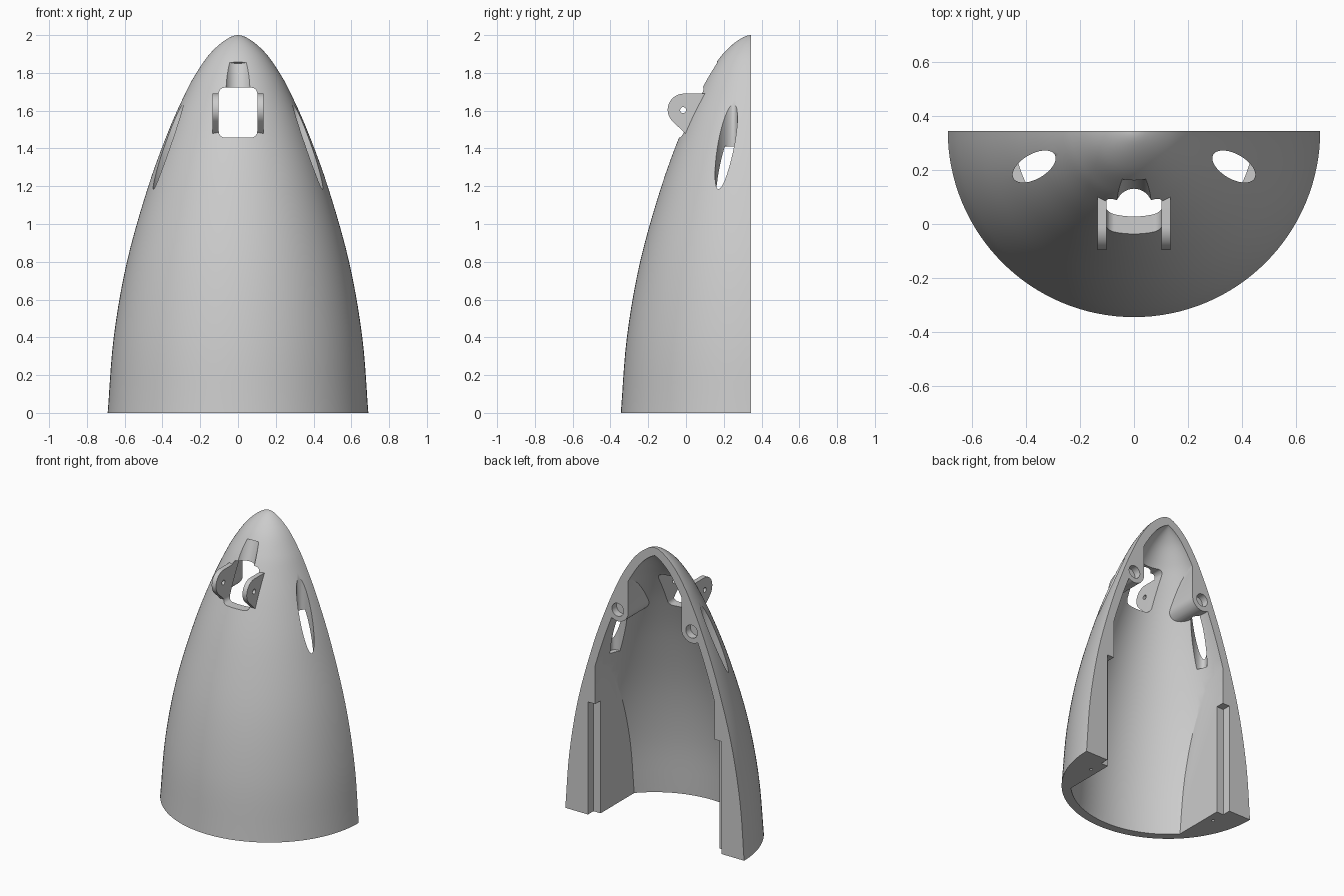
import bpy, bmesh, math
from mathutils import Vector, Matrix

if "Cube" in bpy.data.objects:
    bpy.data.objects.remove(bpy.data.objects["Cube"])

AXIS = 0.345      # y of the revolve axis and of the flat rear face
WALL = 0.058

grey = bpy.data.materials.new("plain grey")
grey.use_nodes = True
grey.diffuse_color = (0.6, 0.6, 0.6, 1)
grey.node_tree.nodes["Principled BSDF"].inputs["Base Color"].default_value = (0.6, 0.6, 0.6, 1)


def make(name, bm):
    bmesh.ops.recalc_face_normals(bm, faces=bm.faces)
    mesh = bpy.data.meshes.new(name)
    bm.to_mesh(mesh)
    bm.free()
    mesh.materials.append(grey)
    ob = bpy.data.objects.new(name, mesh)
    bpy.context.collection.objects.link(ob)
    return ob


def revolve(name, profile, y, half=False):
    bm = bmesh.new()
    vs = [bm.verts.new((r, y, z)) for r, z in profile]
    es = [bm.edges.new(p) for p in zip(vs, vs[1:])]
    bmesh.ops.spin(bm, geom=vs + es, cent=(0, y, 0), axis=(0, 0, 1),
                   angle=2 * math.pi, steps=128)
    bmesh.ops.remove_doubles(bm, verts=bm.verts, dist=1e-5)
    if half:
        # Keep the front half and close it with one flat rear face
        bmesh.ops.bisect_plane(bm, geom=bm.verts[:] + bm.edges[:] + bm.faces[:], dist=1e-4,
                               plane_co=(0, y, 0), plane_no=(0, 1, 0), clear_outer=True)
        rim = [e for e in bm.edges if e.is_boundary]
        for e in rim:
            for v in e.verts:
                v.co.y = y
        bmesh.ops.edgeloop_fill(bm, edges=rim)
    return make(name, bm)


def box(name, lo, hi):
    lo, hi = Vector(lo), Vector(hi)
    bm = bmesh.new()
    bmesh.ops.create_cube(bm, size=1, matrix=Matrix.Translation((lo + hi) / 2)
                          @ Matrix.Diagonal((*(hi - lo), 1)))
    return make(name, bm)


def prism(name, outline, offset):
    bm = bmesh.new()
    face = bm.faces.new([bm.verts.new(p) for p in outline])
    new = bmesh.ops.extrude_face_region(bm, geom=[face], use_keep_orig=True)["geom"]
    bmesh.ops.translate(bm, vec=offset, verts=[v for v in new if isinstance(v, bmesh.types.BMVert)])
    return make(name, bm)


def rod(name, a, b, radius):
    a, b = Vector(a), Vector(b)
    turn = (b - a).to_track_quat('Z', 'Y').to_matrix().to_4x4()
    bm = bmesh.new()
    bmesh.ops.create_cone(bm, cap_ends=True, segments=48, radius1=radius, radius2=radius,
                          depth=(b - a).length, matrix=Matrix.Translation((a + b) / 2) @ turn)
    return make(name, bm)


def arc(cx, cy, r, start, end, n=16):
    angles = [math.radians(start + (end - start) * i / n) for i in range(n + 1)]
    return [(cx + r * math.cos(t), cy + r * math.sin(t)) for t in angles]


def cut(target, cutters):
    bpy.context.view_layer.objects.active = target
    for c in cutters:
        mod = target.modifiers.new("cut", 'BOOLEAN')
        mod.operation, mod.solver, mod.object = 'DIFFERENCE', 'EXACT', c
        bpy.ops.object.modifier_apply(modifier=mod.name)
        bpy.data.objects.remove(c)


def smooth(ob):
    bpy.ops.object.select_all(action='DESELECT')
    ob.select_set(True)
    bpy.context.view_layer.objects.active = ob
    bpy.ops.object.shade_smooth_by_angle(angle=math.radians(30))


# Rounded nose outline, a smooth curve through (radius, height) points
keys = [Vector(p) for p in ((0.69, 0), (0.658, 0.4), (0.588, 0.8), (0.475, 1.2), (0.365, 1.5),
                            (0.275, 1.7), (0.22, 1.8), (0.15, 1.9), (0.07, 1.972), (0, 2))]
ends = [keys[0] * 2 - keys[1]] + keys + [Vector((-0.07, 1.972))]
outer = []
for a, b, c, d in zip(ends, ends[1:], ends[2:], ends[3:]):
    outer += [b + (c - a) * t / 2 + (a * 2 - b * 5 + c * 4 - d) * t * t / 2
              + (b * 3 - a - c * 3 + d) * t ** 3 / 2 for t in (0, 0.2, 0.4, 0.6, 0.8)]
outer.append(keys[-1])

# Inner outline, offset by the wall thickness
inner = [Vector((0, -0.1)), Vector((0.625, -0.1))]
for i, p in enumerate(outer[:-1]):
    d = (outer[i + 1] - outer[max(i - 1, 0)]).normalized()
    q = p + Vector((-d.y, d.x)) * WALL
    if q.x > 0.005 and q.y > inner[-1].y:
        inner.append(q)
inner.append(Vector((0, 2 - WALL + 0.002)))

nose = revolve("half_nose_shell", [Vector((0, 0))] + outer, AXIS, half=True)
cavity = revolve("cavity", inner, AXIS + 0.002)

# Flat side flanges and screw bosses are left standing by trimming the cavity
trims = []
for s in (-1, 1):
    trims.append(box("flange_trim", (min(s * 0.46, s), -1, -0.5), (max(s * 0.46, s), 2, 1.6)))
    shape = [(0.6, 1.9), (0.205, 1.9)] + arc(0.285, 1.49, 0.08, 180, 300) + [(0.6, 1.53)]
    trims.append(prism("boss_trim", [(s * x, -0.3, z) for x, z in shape], (0, 1.5, 0)))
cut(cavity, trims)

# Cavity and front window with its relief groove
corners = []
for cx, cz, start in ((0.07, 1.69, 0), (-0.07, 1.69, 90), (-0.07, 1.49, 180), (0.07, 1.49, 270)):
    corners += arc(cx, cz, 0.032, start, start + 90, 6)
cutters = [cavity,
           prism("window_cut", [(x, -0.5, z) for x, z in corners], (0, 0.75, 0)),
           rod("groove_cut", (0, 0.02, 1.63), (0, 0.115, 1.875), 0.07)]

for s in (-1, 1):
    # Slanted vent, an upright elliptical hole
    tilt = math.radians(30)
    vent = [(s * (0.37 + u * math.cos(tilt) + v * math.sin(tilt)),
             0.213 - u * math.sin(tilt) + v * math.cos(tilt), 1.1)
            for u, v in ((0.088 * x, 0.046 * y) for x, y in arc(0, 0, 1, 0, 352.5, 47))]
    cutters.append(prism("vent_cut", vent, (0, 0, 0.8)))
    # Screw hole, rail notch and small pin hole
    cutters.append(rod("screw_cut", (s * 0.285, AXIS - 0.05, 1.49), (s * 0.285, 0.5, 1.49), 0.045))
    xs = sorted((s * 0.4, s * 0.515))
    cutters.append(box("notch_cut", (xs[0], AXIS - 0.06, -0.1), (xs[1], 0.6, 0.785)))
    cutters.append(rod("pin_cut", (s * 0.515, 0.182, -0.1), (s * 0.515, 0.182, 0.1), 0.01))
cut(nose, cutters)
smooth(nose)

# Hinge lugs on either side of the window
for side, s in (("left", 1), ("right", -1)):
    shape = [(0.1, 1.69)] + arc(-0.012, 1.605, 0.085, 90, 225) + [(0.0, 1.475), (0.035, 1.49)]
    lug = prism(side + "_hinge_lug", [(s * 0.102, y, z) for y, z in shape], (s * 0.033, 0, 0))
    cut(lug, [rod("lug_cut", (s * 0.05, -0.015, 1.603), (s * 0.2, -0.015, 1.603), 0.016)])
    smooth(lug)
